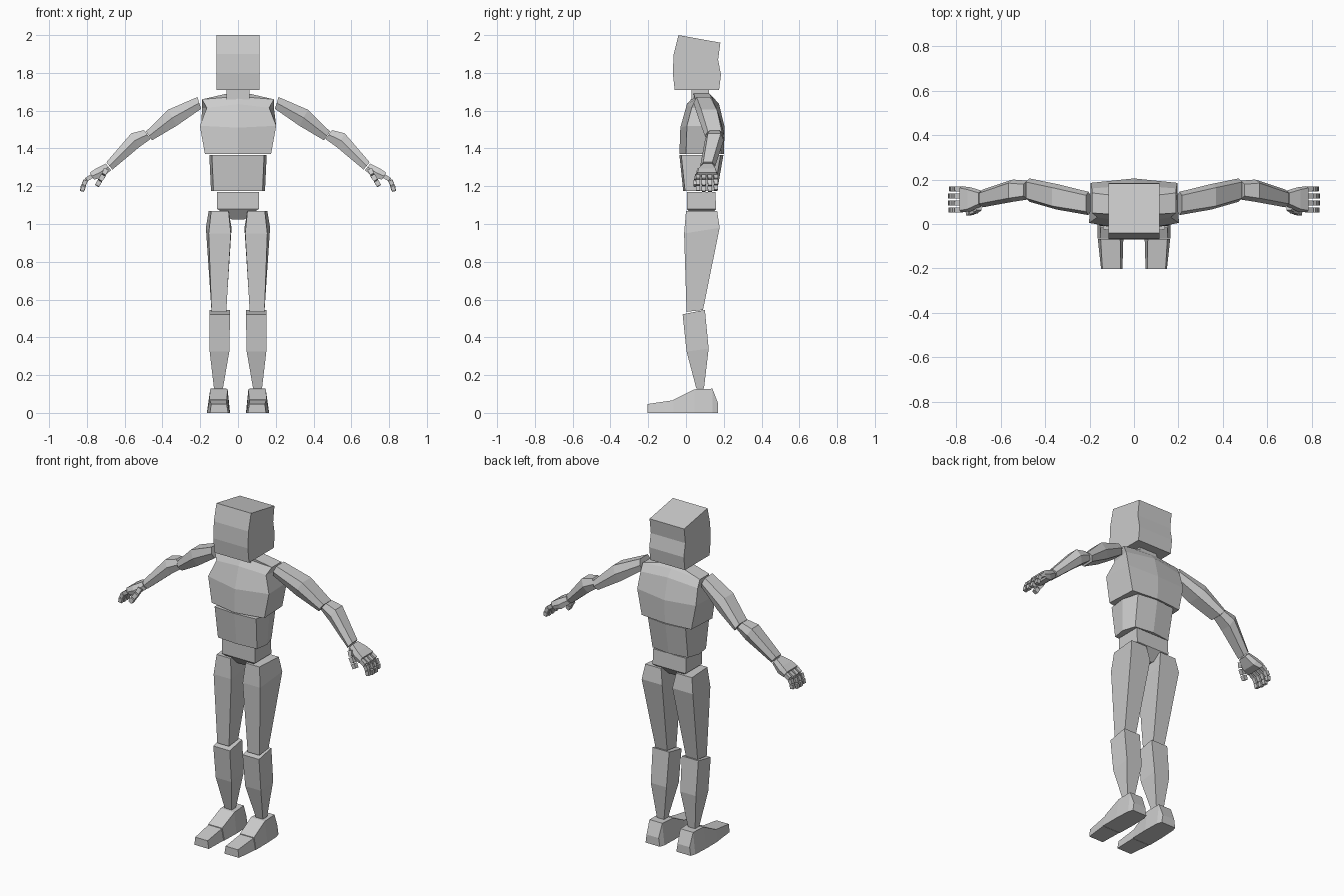
import bpy, bmesh, math
from mathutils import Vector

if "Cube" in bpy.data.objects:
    bpy.data.objects.remove(bpy.data.objects["Cube"])

grey = bpy.data.materials.new("plain_grey")
grey.diffuse_color = (0.6, 0.6, 0.6, 1)
grey.use_nodes = True
grey.node_tree.nodes["Principled BSDF"].inputs["Base Color"].default_value = grey.diffuse_color


def loft(name, stacks, mirror=False):
    """Each stack is a list of equal-length rings joined into a closed solid."""
    bm = bmesh.new()
    for rings in stacks:
        vs = [[bm.verts.new(p) for p in r] for r in rings]
        n = len(vs[0])
        for a, b in zip(vs, vs[1:]):
            for i in range(n):
                j = (i + 1) % n
                bm.faces.new((a[i], a[j], b[j], b[i]))
        bm.faces.new(vs[0][::-1])
        bm.faces.new(vs[-1])
    bmesh.ops.recalc_face_normals(bm, faces=bm.faces)
    me = bpy.data.meshes.new(name)
    bm.to_mesh(me)
    bm.free()
    me.materials.append(grey)
    ob = bpy.data.objects.new(name, me)
    bpy.context.collection.objects.link(ob)
    if mirror:
        m = ob.modifiers.new("mirror", 'MIRROR')
        m.use_mirror_merge = False
    return ob


def box_ring(x0, x1, yf, zf, yb, zb):
    """Four corners, with separate front and back heights."""
    return [(x0, yf, zf), (x1, yf, zf), (x1, yb, zb), (x0, yb, zb)]


def ridge_ring(wf, wb, yfc, yf, yb, ybc, z, zc):
    """Six-point torso ring with a centre ridge in front and behind."""
    return [(-wf, yf, z), (0, yfc, zc), (wf, yf, z),
            (wb, yb, z), (0, ybc, zc), (-wb, yb, z)]


def arm_ring(bx, bz, tx, tz, y0, y1, inset=0.016):
    """Six-sided arm section from a lower and an upper point."""
    mx, mz = (bx + tx) / 2, (bz + tz) / 2
    return [(bx, y0 + inset, bz), (mx, y0, mz), (tx, y0 + inset, tz),
            (tx, y1 - inset, tz), (mx, y1, mz), (bx, y1 - inset, bz)]


def bar(a, b, r0, r1):
    """Small square bar between two points."""
    a, b = Vector(a), Vector(b)
    d = (b - a).normalized()
    u = d.cross(Vector((0, 1, 0))).normalized()
    v = d.cross(u)
    return [[c + (u * s + v * t) * r for s, t in ((-1, -1), (1, -1), (1, 1), (-1, 1))]
            for c, r in ((a, r0), (b, r1))]


def finger(points, r):
    """Separate joints along a path, with thin gaps between them."""
    out = []
    for a, b in zip(points, points[1:]):
        a, b = Vector(a), Vector(b)
        out.append(bar(a.lerp(b, 0.06), a.lerp(b, 0.92), r, r * 0.9))
    return out


# Head and neck
loft("head", [[box_ring(-.115, .115, *p) for p in (
    (-.06, 1.71, .175, 1.71), (-.07, 1.80, .185, 1.79),
    (-.065, 1.90, .17, 1.87), (-.04, 2.0, .182, 1.96))]])
loft("neck", [[box_ring(-.06, .06, .03, 1.66, .125, 1.66),
               box_ring(-.06, .06, .03, 1.715, .12, 1.715)]])

# Torso
loft("chest", [[
    ridge_ring(.175, .165, -.035, .0, .185, .2, 1.37, 1.37),
    ridge_ring(.202, .195, -.03, .005, .185, .205, 1.52, 1.51),
    ridge_ring(.165, .19, .005, .03, .16, .175, 1.615, 1.635),
    ridge_ring(.19, .19, .04, .05, .14, .14, 1.66, 1.675),
    ridge_ring(.06, .06, .04, .04, .125, .125, 1.69, 1.69)]])
waist = []
for z, s, yf, yb in ((1.175, .94, -.015, .165), (1.365, 1.0, -.035, .198)):
    wf, wm, wb = .138 * s, .152 * s, .125 * s
    ym = (yf + yb) / 2
    waist.append([(-wf, yf + .01, z), (0, yf, z), (wf, yf + .01, z), (wm, ym, z),
                  (wb, yb - .015, z), (0, yb, z), (-wb, yb - .015, z), (-wm, ym, z)])
loft("waist", [waist])
loft("pelvis", [[box_ring(-.035, .035, .05, 1.025, .11, 1.025),
                 box_ring(-.11, .11, .005, 1.08, .16, 1.08),
                 box_ring(-.11, .11, .005, 1.17, .155, 1.17)]])

# Legs
loft("thighs", [[
    box_ring(.062, .14, .003, .535, .09, .545),
    [(.038, -.01, .95), (.155, -.01, .95), (.17, .178, .98), (.034, .178, .98)],
    [(.05, .0, 1.068), (.142, .0, 1.068), (.155, .165, 1.07), (.05, .165, 1.07)]]], True)
loft("shins", [[
    box_ring(.08, .127, .055, .128, .095, .128),
    box_ring(.046, .15, .003, .325, .12, .34),
    box_ring(.042, .152, -.018, .522, .1, .545)]], True)


# Feet: sections running from heel to toe
def foot_ring(y, xa, xb, ta, tb, z1, z0=0):
    return [(xa, y, z0), (xb, y, z0), (tb, y, z1), (ta, y, z1)]


loft("feet", [[foot_ring(.17, .055, .15, .063, .143, .05),
               foot_ring(.14, .045, .16, .06, .145, .128),
               foot_ring(.045, .042, .165, .055, .147, .125),
               foot_ring(-.065, .045, .165, .06, .152, .07)]], True)
loft("toes", [[foot_ring(-.067, .048, .163, .062, .15, .067),
               foot_ring(-.203, .052, .148, .06, .142, .047)]], True)

# Arms
loft("upper_arms", [[arm_ring(.195, 1.61, .215, 1.672, .04, .145),
                     arm_ring(.325, 1.52, .37, 1.605, .065, .18),
                     arm_ring(.455, 1.443, .487, 1.49, .1, .205)]], True)
loft("forearms", [[arm_ring(.463, 1.45, .497, 1.497, .11, .195),
                   arm_ring(.525, 1.405, .565, 1.48, .1, .2),
                   arm_ring(.665, 1.288, .697, 1.327, .075, .155)]], True)

# Hands
loft("palms", [[arm_ring(.672, 1.285, .7, 1.32, .08, .15, .01),
                arm_ring(.72, 1.245, .75, 1.295, .057, .165, .01),
                arm_ring(.762, 1.235, .785, 1.272, .053, .17, .008)]], True)
fingers = []
for y, k in ((.063, .95), (.094, 1.0), (.126, 1.0), (.158, .9)):
    fingers += finger([(.773, y, 1.254), (.773 + .034 * k, y, 1.254 - .022 * k),
                       (.773 + .048 * k, y, 1.254 - .053 * k),
                       (.773 + .054 * k, y, 1.254 - .084 * k)], .0115)
loft("fingers", fingers, True)
loft("thumbs", finger([(.698, .075, 1.29), (.712, .062, 1.258),
                       (.732, .054, 1.228), (.748, .05, 1.2)], .013), True)
